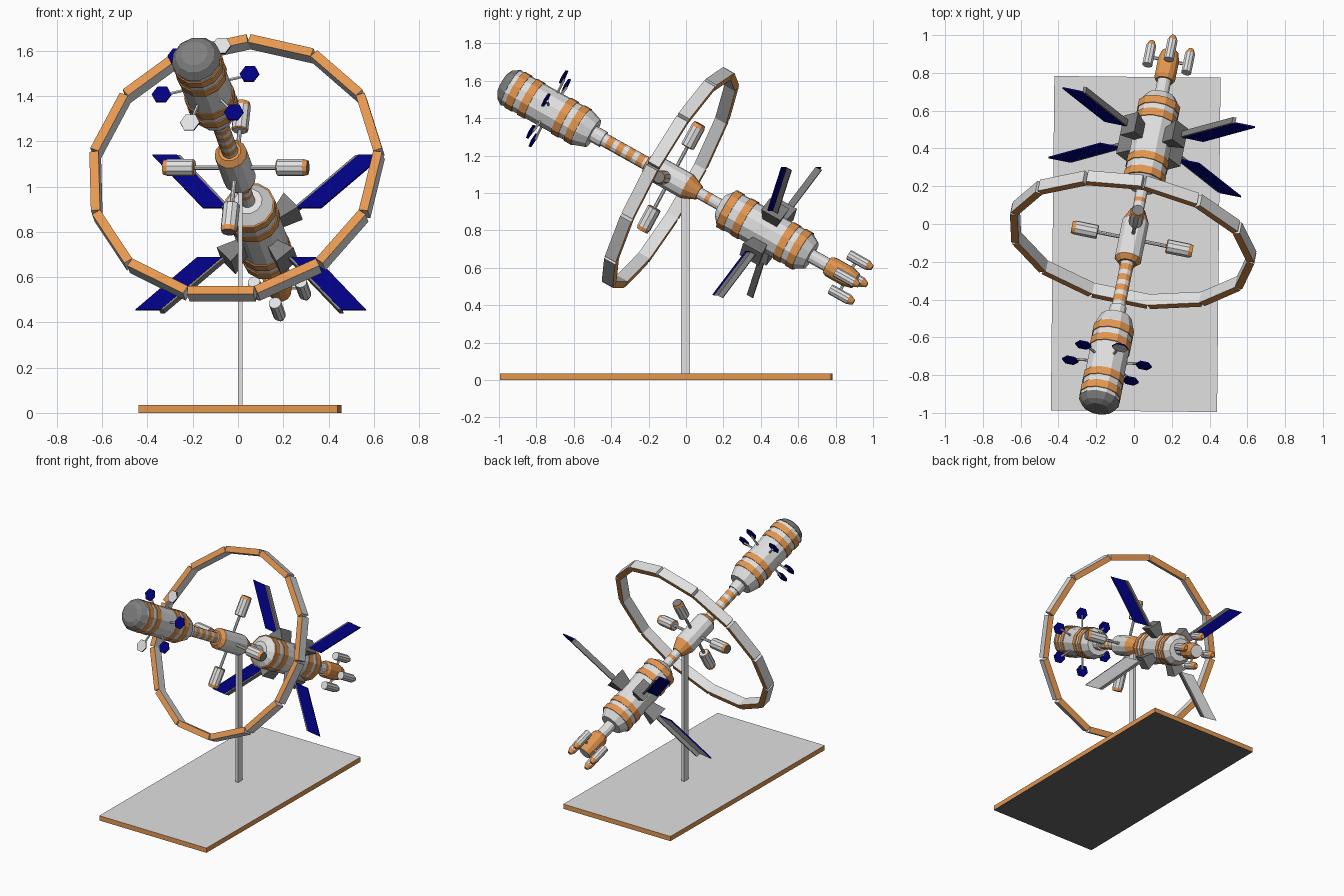
import bpy, bmesh, math
from mathutils import Matrix, Vector

if "Cube" in bpy.data.objects:
    bpy.data.objects.remove(bpy.data.objects["Cube"])

def material(name, rgb):
    m = bpy.data.materials.new(name)
    m.diffuse_color = (*rgb, 1)
    m.use_nodes = True
    m.node_tree.nodes["Principled BSDF"].inputs["Base Color"].default_value = m.diffuse_color
    return m

WHITE, ORANGE, NAVY, GREY, BLACK = range(5)
MATS = [material("white", (.75, .75, .75)), material("orange", (.78, .31, .08)),
        material("navy", (0, 0, .216)), material("mid grey", (.21, .21, .21)),
        material("charcoal", (.13, .13, .13))]

# Station frame: local y runs from nose to tail, local z is up
STATION = (Matrix.Translation((-.01, -.08, 1.084)) @ Matrix.Rotation(math.radians(-11.5), 4, 'Z')
           @ Matrix.Rotation(math.radians(-28.8), 4, 'X'))

def spin(deg):
    """Turn about the station axis, from +x towards +z."""
    return STATION @ Matrix.Rotation(-math.radians(deg), 4, 'Y')

def radial(deg, t=0):
    """Frame whose y axis points outwards at this angle, at station t."""
    return spin(deg) @ Matrix.Translation((0, t, 0)) @ Matrix.Rotation(-math.pi / 2, 4, 'Z')

def finish(name, bm, frame):
    bmesh.ops.recalc_face_normals(bm, faces=bm.faces)
    bm.transform(frame)
    me = bpy.data.meshes.new(name)
    bm.to_mesh(me)
    bm.free()
    for m in MATS:
        me.materials.append(m)
    ob = bpy.data.objects.new(name, me)
    bpy.context.collection.objects.link(ob)
    return ob

def lathe(name, profile, mats, frame, sides=12, ends=None):
    """Turn (position, radius) points about y; one colour per section."""
    if isinstance(mats, int):
        mats = [mats] * (len(profile) - 1)
    ends = ends or (mats[0], mats[-1])
    bm = bmesh.new()
    rings = []
    for t, r in profile:
        rings.append([bm.verts.new((r * math.cos(a), t, r * math.sin(a)))
                      for a in ((i + .5) * math.tau / sides for i in range(sides))])
    for a, b, m in zip(rings, rings[1:], mats):
        for i in range(sides):
            j = (i + 1) % sides
            bm.faces.new((a[i], a[j], b[j], b[i])).material_index = m
    bm.faces.new(rings[0]).material_index = ends[0]
    bm.faces.new(rings[-1]).material_index = ends[1]
    return finish(name, bm, frame)

def block(name, a, b, mats, frame):
    """Six-sided block between quads a and b; colours: a, b, four sides."""
    bm = bmesh.new()
    va, vb = [bm.verts.new(p) for p in a], [bm.verts.new(p) for p in b]
    faces = [va, vb] + [[va[i], va[(i + 1) % 4], vb[(i + 1) % 4], vb[i]] for i in range(4)]
    for f, m in zip(faces, mats):
        bm.faces.new(f).material_index = m
    return finish(name, bm, frame)

def rect(x0, x1, y0, y1, z):
    return [(x0, y0, z), (x1, y0, z), (x1, y1, z), (x0, y1, z)]

# Stand
base = Matrix.Translation((.009, -.106, 0)) @ Matrix.Rotation(math.radians(-.6), 4, 'Z')
block("stand_base", rect(-.44, .44, -.885, .885, 0), rect(-.44, .44, -.885, .885, .035),
      [BLACK, WHITE] + [ORANGE] * 4, base)
block("stand_pole", rect(0, .02, -.027, .021, .035), rect(0, .02, -.027, .021, 1.03),
      [WHITE] * 6, Matrix())

# Nose module and dark cap
lathe("nose_module", [(-1.0, .107), (-.55, .107), (-.485, .084)], WHITE, STATION)
lathe("nose_cap", [(-1.046, .06), (-1.03, .088), (-.995, .111)], GREY, STATION)

# Tail module
lathe("tail_module", [(.31, .064), (.35, .11), (.82, .11), (.872, .08)], WHITE, STATION)

# Raised stripes on both modules
for i, t in enumerate((-.95, -.87, -.66, -.58, .37, .46, .723, .8)):
    r = .112 if t < 0 else .115
    lathe(f"module_stripe_{i}", [(t - .022, r), (t + .022, r)], ORANGE, STATION)

# Front neck with stripes
lathe("neck_collar", [(-.49, .046), (-.42, .046)], WHITE, STATION)
cuts = [-.42]
for i in range(9):
    cuts.append(cuts[-1] + (.036 if i % 2 else .027))
lathe("striped_neck", [(t, .037) for t in cuts], [ORANGE if i % 2 else WHITE for i in range(9)], STATION)

# Hub
lathe("hub", [(-.15, .05), (-.125, .073), (.1, .073), (.175, .04)],
      [ORANGE, WHITE, ORANGE], STATION)
lathe("rear_neck", [(.17, .032), (.22, .032), (.245, .032), (.32, .032)],
      [WHITE, ORANGE, WHITE], STATION)

# Hub arms with pods
for k in range(4):
    f = radial(90 * k)
    lathe(f"hub_arm_{k}", [(.05, .01), (.2, .01)], WHITE, f, 8)
    lathe(f"hub_pod_{k}", [(.185, .032), (.19, .038), (.305, .038), (.326, .032)],
          [ORANGE, WHITE, ORANGE], f, 10, (WHITE, GREY))

# Big ring of straight segments
N, R0, R1, W = 13, .624, .666, .034
for k in range(N):
    f = (STATION @ Matrix.Translation((0, 0, -.01))
         @ Matrix.Rotation(-math.radians(90 + (k + .5) * 360 / N), 4, 'Y'))
    h = R0 * math.sin(math.pi / N)
    x0, x1 = R0 * math.cos(math.pi / N), R1 * math.cos(math.pi / N)
    front, back = ([(x0, y, -h), (x1, y, -h), (x1, y, h), (x0, y, h)] for y in (-W, W))
    block(f"ring_segment_{k}", front, back, [ORANGE, ORANGE] + [WHITE] * 4, f)

# Six hexagonal dishes round the nose; two have white fronts
for k in range(6):
    ang = 15 + 60 * k
    lathe(f"dish_strut_{k}", [(.09, .007), (.19, .007)], WHITE, radial(ang, -.755), 6)
    a = math.radians(ang)
    f = STATION @ Matrix.Translation((.2 * math.cos(a), 0, .2 * math.sin(a))) \
        @ Matrix.Rotation(math.radians(30), 4, 'Y')
    lathe(f"hex_dish_{k}", [(-.767, .044), (-.759, .044)], NAVY, f, 6,
          (WHITE if k % 3 == 1 else NAVY, NAVY))

# Four solar wings on flared mounts
n = 0
for sx in (-1, 1):
    for sz in (-1, 1):
        def wing(x_in, x_out, t):
            return [(sx * (.21 + x_in), t, sz * .125), (sx * (.21 + x_out), t, sz * .125),
                    (sx * (.463 + x_out), t, sz * .39), (sx * (.463 + x_in), t, sz * .39)]
        block(f"solar_wing_{n}", wing(-.055, .057, .592), wing(-.055, .057, .602),
              [NAVY, NAVY if sz > 0 else WHITE] + [NAVY] * 4, STATION)
        block(f"wing_spar_{n}", wing(-.068, -.05, .594), wing(-.068, -.05, .63), [GREY] * 6, STATION)
        f = radial(math.degrees(math.atan2(sz, sx)), .605)
        quads = []
        for y, half_t, half_w in ((.08, .04, .02), (.195, .06, .05)):
            quads.append([(-half_t, y, -half_w), (half_t, y, -half_w),
                          (half_t, y, half_w), (-half_t, y, half_w)])
        block(f"wing_mount_{n}", *quads, [GREY] * 6, f)
        n += 1

# Tail engine block
lathe("tail_neck", [(.86, .038), (.99, .038)], WHITE, STATION)
lathe("engine_block", [(.975, .048), (.995, .058), (1.1, .058), (1.15, .045)], ORANGE, STATION,
      12, (ORANGE, WHITE))

# Four thruster pods
for k in range(4):
    lathe(f"thruster_strut_{k}", [(.03, .009), (.1, .009)], WHITE, radial(90 * k, 1.1), 6)
    a = math.pi / 2 * k
    f = STATION @ Matrix.Translation((.105 * math.cos(a), 0, .105 * math.sin(a)))
    lathe(f"thruster_pod_{k}", [(1.05, .028), (1.165, .028), (1.195, .014)], [WHITE, ORANGE], f, 10)
